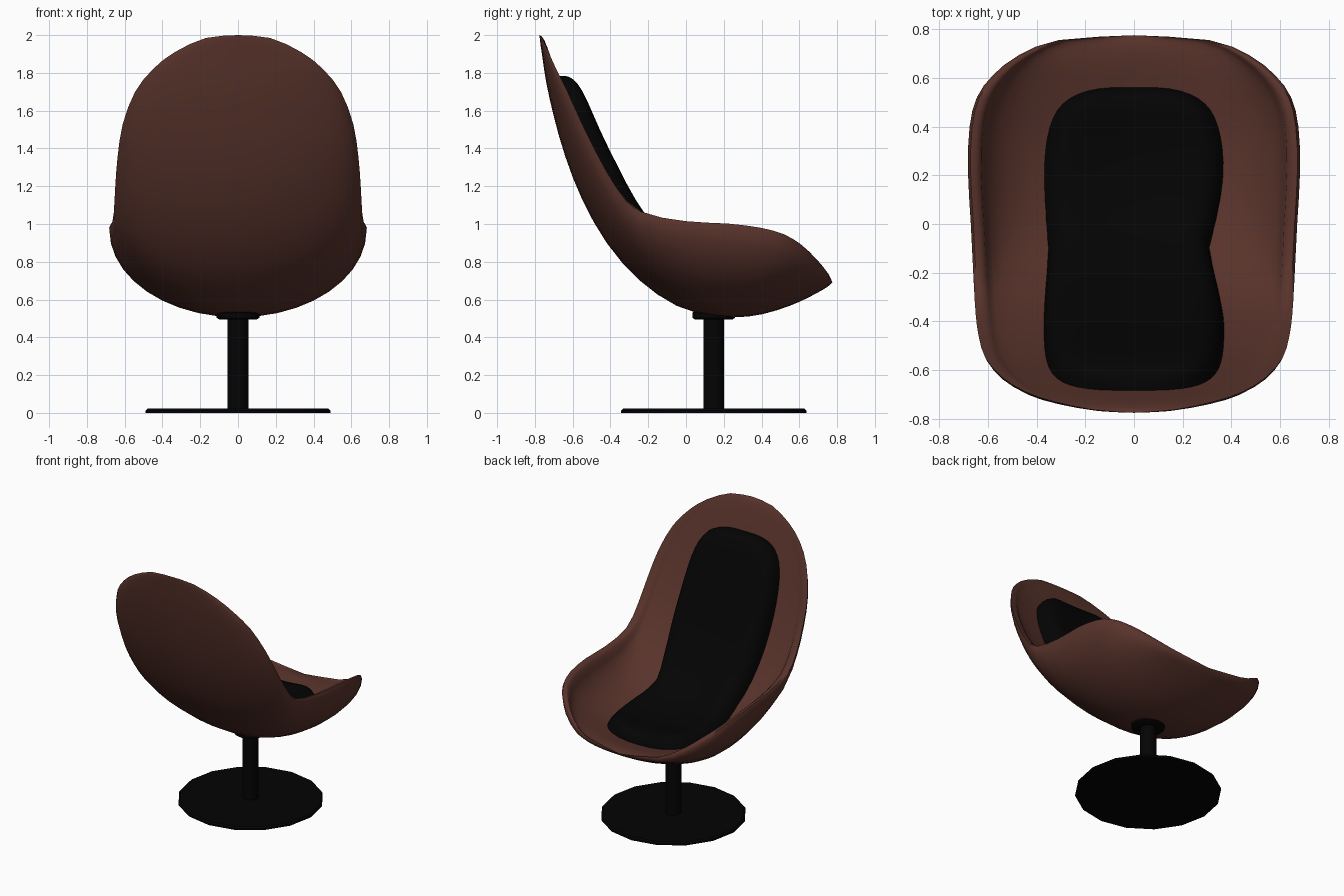
import bpy, bmesh
from math import sin, cos, pi, radians
from mathutils import Vector

cube = bpy.data.objects.get("Cube")
if cube:
    bpy.data.objects.remove(cube, do_unlink=True)


def make_material(name, color, roughness):
    mat = bpy.data.materials.new(name)
    mat.use_nodes = True
    mat.diffuse_color = (*color, 1)
    bsdf = mat.node_tree.nodes["Principled BSDF"]
    bsdf.inputs["Base Color"].default_value = (*color, 1)
    bsdf.inputs["Roughness"].default_value = roughness
    return mat


brown = make_material("brown leather", (0.098, 0.033, 0.024), 0.6)
black = make_material("black", (0.0011, 0.0011, 0.0011), 0.6)


def finish(name, bm, mat, angle=40):
    bmesh.ops.remove_doubles(bm, verts=bm.verts, dist=0.0005)
    bmesh.ops.recalc_face_normals(bm, faces=bm.faces)
    mesh = bpy.data.meshes.new(name)
    bm.to_mesh(mesh)
    bm.free()
    mesh.materials.append(mat)
    obj = bpy.data.objects.new(name, mesh)
    bpy.context.collection.objects.link(obj)
    bpy.ops.object.select_all(action="DESELECT")
    obj.select_set(True)
    bpy.context.view_layer.objects.active = obj
    bpy.ops.object.shade_smooth_by_angle(angle=radians(angle))
    return obj


# Shell ribs from the top of the back to the seat front:
# spine y, spine z, rim x, rim y, rim z
RIBS = [Vector(r) for r in (
    (-.775, 2, 0, -.775, 2), (-.773, 1.97, .17, -.762, 1.985),
    (-.76, 1.88, .335, -.727, 1.91), (-.74, 1.75, .45, -.687, 1.82),
    (-.7, 1.57, .545, -.627, 1.7), (-.64, 1.36, .61, -.55, 1.53),
    (-.55, 1.13, .637, -.465, 1.36), (-.42, .9, .65, -.37, 1.2),
    (-.25, .705, .658, -.24, 1.07), (-.05, .567, .67, 0, 1.02),
    (.15, .513, .682, .22, 1.008), (.33, .51, .675, .4, .985),
    (.48, .543, .645, .52, .95), (.6, .588, .58, .61, .895),
    (.69, .633, .475, .692, .815), (.75, .668, .31, .755, .735),
    (.775, .69, 0, .775, .69))]
LAST = len(RIBS) - 1


def rib(t):
    """Smoothly interpolated spine and rim points, t from 0 to 1."""
    f = min(max(t, 0), 1) * LAST
    i = min(int(f), LAST - 1)
    f -= i
    a, b, c, d = (RIBS[min(max(i + k, 0), LAST)] for k in (-1, 0, 1, 2))
    p = b + f / 2 * ((c - a) + f * ((2 * a - 5 * b + 4 * c - d) + f * (3 * (b - c) + d - a)))
    return Vector((0, p[0], p[1])), Vector((p[2], p[3], p[4]))


def arc(spine, rim, a):
    p = spine.lerp(rim, 1 - cos(a))
    p.x = rim.x * sin(a)
    return p


def inner_rib(t):
    """Spine and rim of the padded inner face."""
    spine, rim = rib(t)
    tangent = (rib(t + .01)[0] - rib(t - .01)[0]).normalized()
    normal = Vector((0, -tangent.z, tangent.y))
    spine = spine + normal * .13 * max(sin(pi * t), 0) ** .8 * min(1.2, .6 + t)
    return spine, rim.lerp(spine, .08)


# Shell: each rib is a closed ring of outer arc, rounded lip and inner arc
SEG = 20
ROWS = LAST * 2
bm = bmesh.new()
rings = []
for r in range(ROWS + 1):
    t = r / ROWS
    spine, rim = rib(t)
    in_spine, in_rim = inner_rib(t)
    drop = Vector((0, 0, .03 * max(0, sin(pi * (t - .4) / .6))))
    angles = [-pi / 2 + pi * k / SEG for k in range(SEG + 1)]
    lips = [rim.lerp(in_rim, .2), rim.lerp(in_rim, .6) + drop * .3]
    pts = [arc(spine, rim - drop, a) for a in angles] + lips
    pts += [arc(in_spine, in_rim, -a) for a in angles]
    pts += [Vector((-p.x, p.y, p.z)) for p in reversed(lips)]
    rings.append([bm.verts.new(p) for p in pts])
for lower, upper in zip(rings, rings[1:]):
    n = len(lower)
    for k in range(n):
        j = (k + 1) % n
        bm.faces.new((lower[k], lower[j], upper[j], upper[k]))
finish("seat_shell", bm, brown, 55)


# Cushion: a padded strip following the inner face
def inner_point(t, x):
    spine, rim = inner_rib(t)
    s = min(max(x / rim.x, -1), 1)
    p = spine.lerp(rim, 1 - (1 - s * s) ** .5)
    p.x = x
    return p


def cushion_point(s, c):
    t = .496 + .317 * s
    width = .37 * (1 - abs(s) ** 5) ** .36 + .002
    pinch = max(0, 1 - abs(t - .52) / .13)
    width -= (.065 if c > 0 else .02) * pinch ** 1.5
    x = width * c
    e = .004
    du = inner_point(t + e, x) - inner_point(t - e, x)
    dx = inner_point(t, x + e) - inner_point(t, x - e)
    normal = dx.cross(du).normalized()
    if normal.z < 0:
        normal.negate()
    thick = .108 + .027 * max(0, 1 - abs(t - .36) / .2)
    height = thick * ((1 - abs(s) ** 14) * (1 - abs(c) ** 10)) ** .5 - .008
    return inner_point(t, x) + normal * height


bm = bmesh.new()
NS, NC = 36, 18
grid = [[bm.verts.new(cushion_point(sin(pi * (i / NS - .5)), sin(pi * (k / NC - .5))))
         for k in range(NC + 1)] for i in range(NS + 1)]
for a, b in zip(grid, grid[1:]):
    for k in range(NC):
        bm.faces.new((a[k], a[k + 1], b[k + 1], b[k]))
finish("cushion", bm, black, 60)


# Pedestal
def turned(name, profile, sides):
    """Closed solid turned about the pedestal axis from (radius, z) pairs."""
    bm = bmesh.new()
    loops = [[bm.verts.new((r * cos(2 * pi * k / sides), .147 + r * sin(2 * pi * k / sides), z))
              for k in range(sides)] for r, z in profile]
    for a, b in zip(loops, loops[1:]):
        for k in range(sides):
            j = (k + 1) % sides
            bm.faces.new((a[k], a[j], b[j], b[k]))
    bm.faces.new(loops[0])
    bm.faces.new(loops[-1])
    finish(name, bm, black, 35)


turned("base_plate", ((.49, 0), (.49, .012), (.48, .022)), 16)
turned("column", ((.055, .02), (.055, .53)), 16)
turned("collar", ((.1, .495), (.113, .503), (.113, .53), (.1, .54)), 16)
